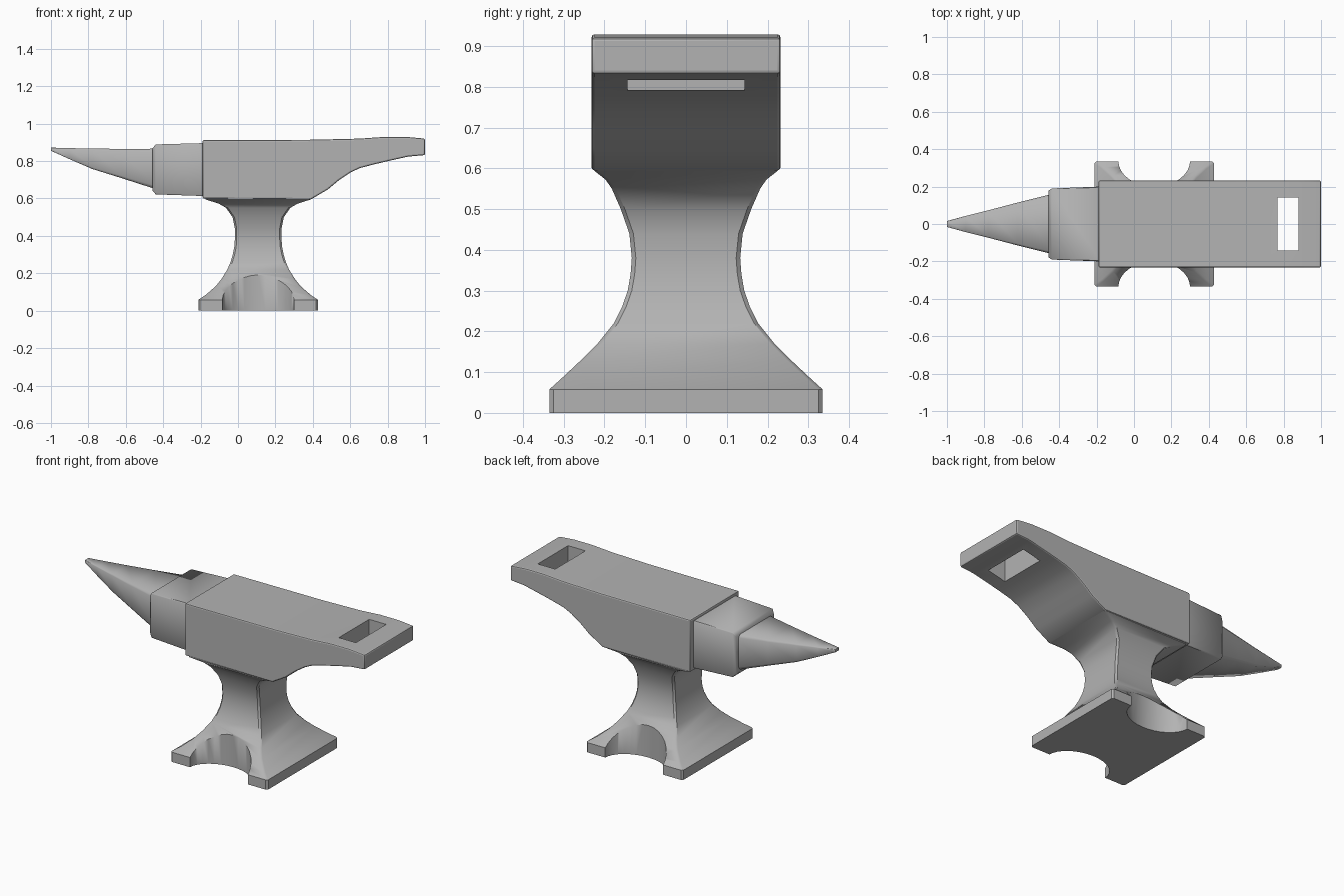
import bpy, bmesh, math

if "Cube" in bpy.data.objects:
    bpy.data.objects.remove(bpy.data.objects["Cube"])

steel = bpy.data.materials.new("dark_steel")
steel.diffuse_color = (.45, .45, .45, 1)
steel.use_nodes = True
steel.node_tree.nodes["Principled BSDF"].inputs["Base Color"].default_value = steel.diffuse_color


def finish(name, bm, angle=35):
    bmesh.ops.recalc_face_normals(bm, faces=bm.faces)
    me = bpy.data.meshes.new(name)
    bm.to_mesh(me)
    bm.free()
    me.materials.append(steel)
    ob = bpy.data.objects.new(name, me)
    bpy.context.collection.objects.link(ob)
    smooth(ob, angle)
    return ob


def smooth(ob, angle):
    bpy.ops.object.select_all(action='DESELECT')
    ob.select_set(True)
    bpy.context.view_layer.objects.active = ob
    bpy.ops.object.shade_smooth_by_angle(angle=math.radians(angle))


def skin(bm, rings):
    vs = [[bm.verts.new(p) for p in r] for r in rings]
    n = len(vs[0])
    for a, b in zip(vs, vs[1:]):
        for i in range(n):
            j = (i + 1) % n
            bm.faces.new((a[i], a[j], b[j], b[i]))
    bm.faces.new(vs[0])
    bm.faces.new(vs[-1])


def chamfered(u0, u1, v0, v1, c, d=None):
    d = d or c
    return [(u0 + c, v0), (u1 - c, v0), (u1, v0 + d), (u1, v1 - d),
            (u1 - c, v1), (u0 + c, v1), (u0, v1 - d), (u0, v0 + d)]


def loft_x(name, sections, c_ratio, angle):
    # sections: x, half width, bottom z, top z
    bm = bmesh.new()
    skin(bm, [[(x, u, v) for u, v in chamfered(-w, w, b, t, w * c_ratio, (t - b) * c_ratio)]
              for x, w, b, t in sections])
    return finish(name, bm, angle)


def cut(ob, bm):
    cutter = finish("cutter", bm)
    cutter.hide_render = True
    m = ob.modifiers.new("cut", 'BOOLEAN')
    m.operation, m.solver, m.object = 'DIFFERENCE', 'EXACT', cutter
    bpy.context.view_layer.objects.active = ob
    bpy.ops.object.modifier_apply(modifier=m.name)
    bpy.data.objects.remove(cutter, do_unlink=True)


# Body with curved heel: side profile swept across y
profile = [(-.19, .60), (-.19, .912), (.40, .914), (.65, .92), (.78, .929), (.90, .929),
           (1, .92), (1, .832), (.91, .824), (.82, .804), (.73, .783), (.65, .762),
           (.60, .738), (.54, .698), (.48, .648), (.39, .595)]
bm = bmesh.new()
skin(bm, [[(x, y, z) for x, z in profile] for y in (-.232, .232)])
body = finish("anvil_body", bm)
bev = body.modifiers.new("bevel", 'BEVEL')
bev.width, bev.segments, bev.limit_method = .008, 2, 'ANGLE'
bev.angle_limit = math.radians(40)
bpy.ops.object.modifier_apply(modifier=bev.name)

# Rectangular through hole in the heel
bm = bmesh.new()
bmesh.ops.create_cube(bm, size=1)
for v in bm.verts:
    v.co = (.823 + v.co.x * .114, v.co.y * .286, .85 + v.co.z * .5)
cut(body, bm)
smooth(body, 35)

# Step block
loft_x("step_block", [(-.457, .178, .642, .868), (-.44, .19, .622, .889),
                      (-.18, .20, .613, .896)], .02, 50)

# Horn
loft_x("horn", [(-1, .016, .855, .872), (-.90, .043, .81, .869), (-.78, .073, .758, .867),
                (-.62, .115, .708, .865), (-.44, .160, .65, .866)], .08, 60)

# Waist and flared base: z, half length in x, half width in y
levels = [(0, .32, .335), (.058, .32, .335), (.085, .28, .305), (.13, .228, .257),
          (.17, .196, .217), (.22, .165, .177), (.26, .148, .157), (.30, .136, .143),
          (.34, .128, .136), (.38, .125, .133), (.44, .125, .139), (.50, .137, .16),
          (.55, .172, .182), (.572, .21, .197), (.595, .282, .226), (.625, .282, .226)]
bm = bmesh.new()
skin(bm, [[(.108 + u, v, z) for u, v in chamfered(-a, a, -b, b, .01)] for z, a, b in levels])
base = finish("waist_and_base", bm)

# Arched notches in the front and back of the base
for s in (-1, 1):
    bm = bmesh.new()
    bmesh.ops.create_cone(bm, cap_ends=True, segments=32, radius1=1, radius2=1, depth=1)
    for v in bm.verts:
        v.co = (.108 + v.co.x * .192, s * .338 + v.co.y * .138, .1 + v.co.z * .6)
    cut(base, bm)
smooth(base, 75)
